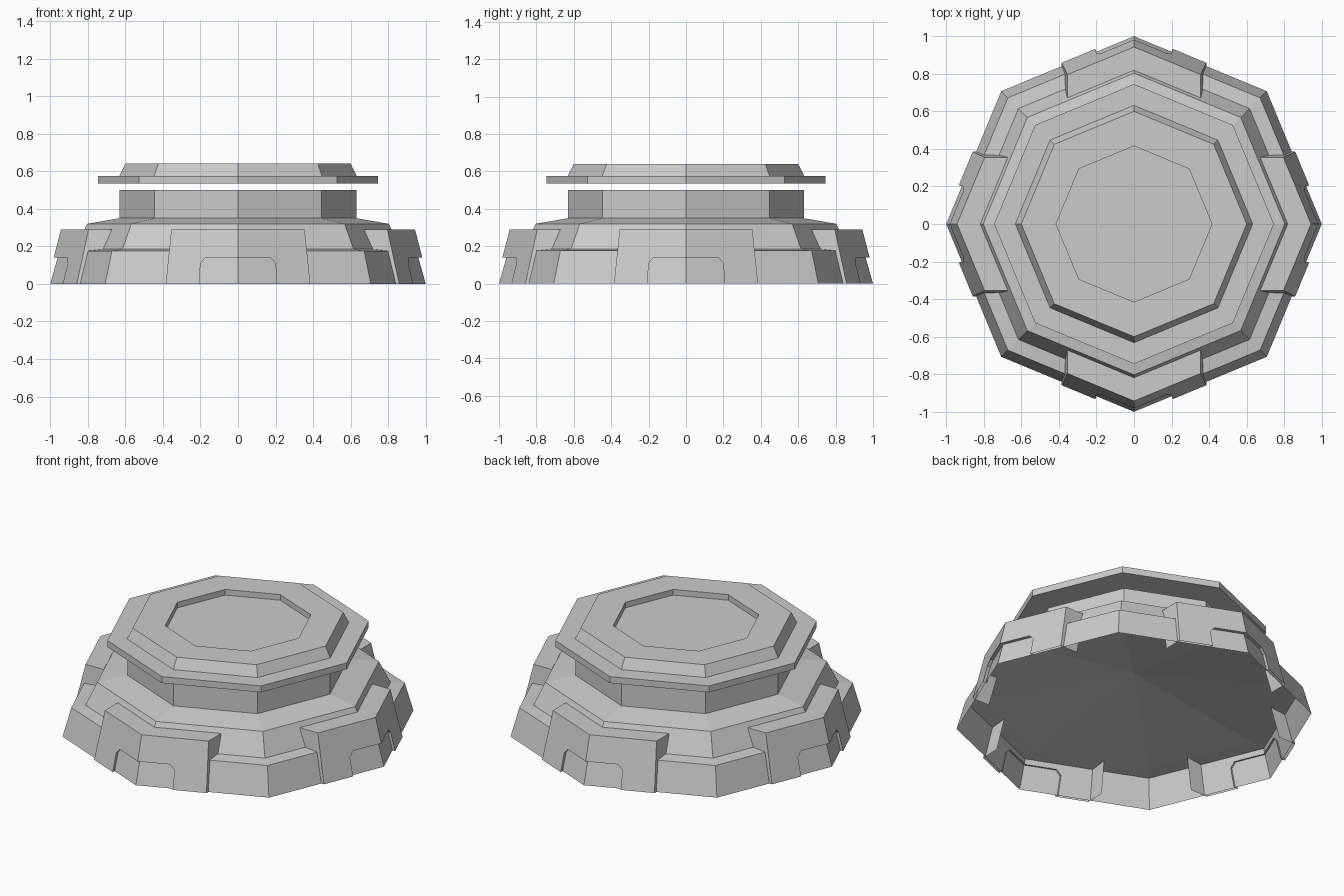
import bpy, bmesh, math
from mathutils import Matrix

cube = bpy.data.objects.get("Cube")
if cube:
    bpy.data.objects.remove(cube, do_unlink=True)

grey = bpy.data.materials.new("plain_grey")
grey.use_nodes = True
grey.diffuse_color = (0.6, 0.6, 0.6, 1)
grey.node_tree.nodes["Principled BSDF"].inputs["Base Color"].default_value = (0.6, 0.6, 0.6, 1)

SIDES = 8
SLOPE = math.tan(math.pi / SIDES)


def finish(bm, name):
    bmesh.ops.remove_doubles(bm, verts=bm.verts, dist=0.0005)
    mesh = bpy.data.meshes.new(name)
    bm.to_mesh(mesh)
    bm.free()
    mesh.materials.append(grey)
    obj = bpy.data.objects.new(name, mesh)
    bpy.context.collection.objects.link(obj)
    return obj


def octagon_lathe(name, profile):
    """Sweep (radius, height) points round an octagon with corners on the axes."""
    bm = bmesh.new()
    rings = []
    for r, z in profile:
        angles = [2 * math.pi * k / SIDES for k in range(SIDES)]
        rings.append([bm.verts.new((r * math.cos(a), r * math.sin(a), z)) for a in angles])
    for low, high in zip(rings, rings[1:]):
        for k in range(SIDES):
            n = (k + 1) % SIDES
            bm.faces.new((low[k], low[n], high[n], high[k]))
    return finish(bm, name)


# Stepped base, open below, with a shallow conical ceiling inside
octagon_lathe("base_body", [(1.0, 0), (0.95, 0.176), (0.87, 0.185), (0.803, 0.32), (0.63, 0.35)])
octagon_lathe("base_underside", [(0, 0.31), (0.87, 0.185)])

# Column and the separate lid floating above it
octagon_lathe("column", [(0.63, 0.35), (0.63, 0.5), (0, 0.5)])
octagon_lathe("lid", [(0, 0.535), (0.745, 0.535), (0.745, 0.575), (0.632, 0.575),
                      (0.6, 0.64), (0.415, 0.64), (0.415, 0.605), (0, 0.605)])

# Corner buttress: folded front with an arched notch, flat top and leaning sides
TOP = 0.29
OUTLINE = [(0, TOP), (0.355, TOP), (0.385, 0)]
NOTCH = [(0.205, 0), (0.2, 0.11), (0.172, 0.14), (0, 0.14)]


def outer(x, z):
    return (x, SLOPE * x - (1.018 - 0.26 * z), z)


def recess(x, z):
    return (x, SLOPE * x - (0.99 - 0.284 * z), z)


def inner(x, z):
    return (x, SLOPE * x - (0.9 - 0.28 * z), z)


def buttress(name, angle):
    bm = bmesh.new()
    faces = [[outer(*p) for p in reversed(OUTLINE + NOTCH)]]
    mid, shoulder, toe = OUTLINE
    faces.append([outer(*mid), outer(*shoulder), inner(*shoulder), inner(*mid)])
    faces.append([outer(*toe), inner(*toe), inner(*shoulder), outer(*shoulder)])
    for a, b in zip(NOTCH, NOTCH[1:]):
        faces.append([recess(*a), outer(*a), outer(*b), recess(*b)])
    for points in faces:
        bm.faces.new([bm.verts.new(p) for p in points])
        bm.faces.new([bm.verts.new((-x, y, z)) for x, y, z in reversed(points)])
    bm.transform(Matrix.Rotation(angle, 4, "Z"))
    finish(bm, name)


for i, side in enumerate(("front", "left", "back", "right")):
    buttress(side + "_buttress", i * math.pi / 2)
